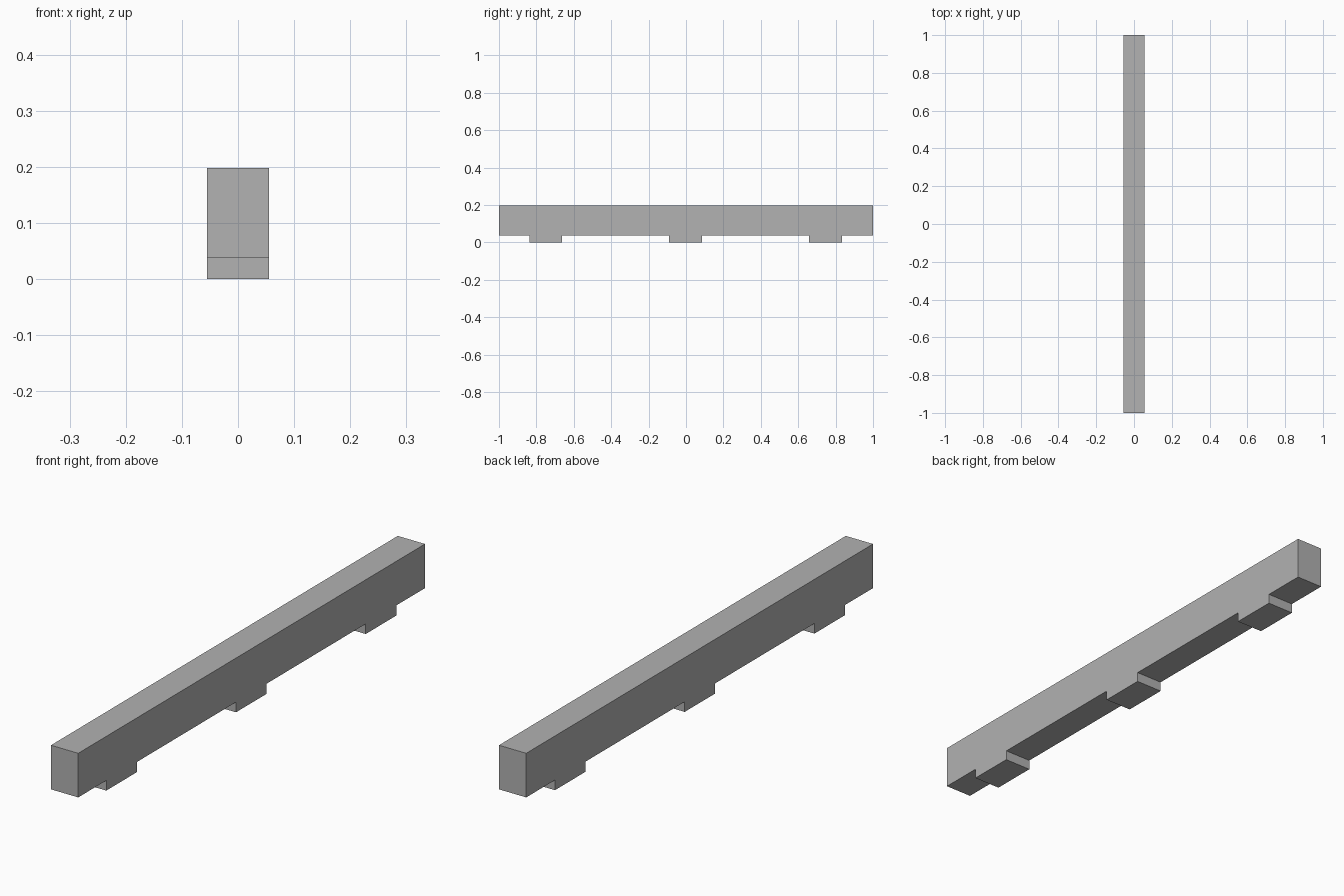
import bpy
import bmesh

cube = bpy.data.objects.get("Cube")
if cube:
    bpy.data.objects.remove(cube, do_unlink=True)

HALF_WIDTH, HALF_LENGTH = 0.055, 1.0
HEIGHT, FOOT_HEIGHT, FOOT_HALF = 0.198, 0.037, 0.088
FOOT_CENTRES = (-0.75, -0.002, 0.746)

grey = bpy.data.materials.new("plain grey")
grey.use_nodes = True
colour = (0.445, 0.445, 0.445, 1)
grey.diffuse_color = colour
grey.node_tree.nodes["Principled BSDF"].inputs["Base Color"].default_value = colour

# Side profile: underside with three stepped feet, then the flat top
profile = [(-HALF_LENGTH, FOOT_HEIGHT)]
for c in FOOT_CENTRES:
    a, b = c - FOOT_HALF, c + FOOT_HALF
    profile += [(a, FOOT_HEIGHT), (a, 0), (b, 0), (b, FOOT_HEIGHT)]
profile += [(HALF_LENGTH, FOOT_HEIGHT), (HALF_LENGTH, HEIGHT), (-HALF_LENGTH, HEIGHT)]

# Extrude the profile across the width of the beam
bm = bmesh.new()
side = bm.faces.new([bm.verts.new((-HALF_WIDTH, y, z)) for y, z in profile])
result = bmesh.ops.extrude_face_region(bm, geom=[side], use_keep_orig=True)
moved = [v for v in result["geom"] if isinstance(v, bmesh.types.BMVert)]
bmesh.ops.translate(bm, verts=moved, vec=(2 * HALF_WIDTH, 0, 0))
bmesh.ops.recalc_face_normals(bm, faces=bm.faces)

mesh = bpy.data.meshes.new("footed_beam")
bm.to_mesh(mesh)
bm.free()
mesh.materials.append(grey)
bpy.context.collection.objects.link(bpy.data.objects.new("footed_beam", mesh))
